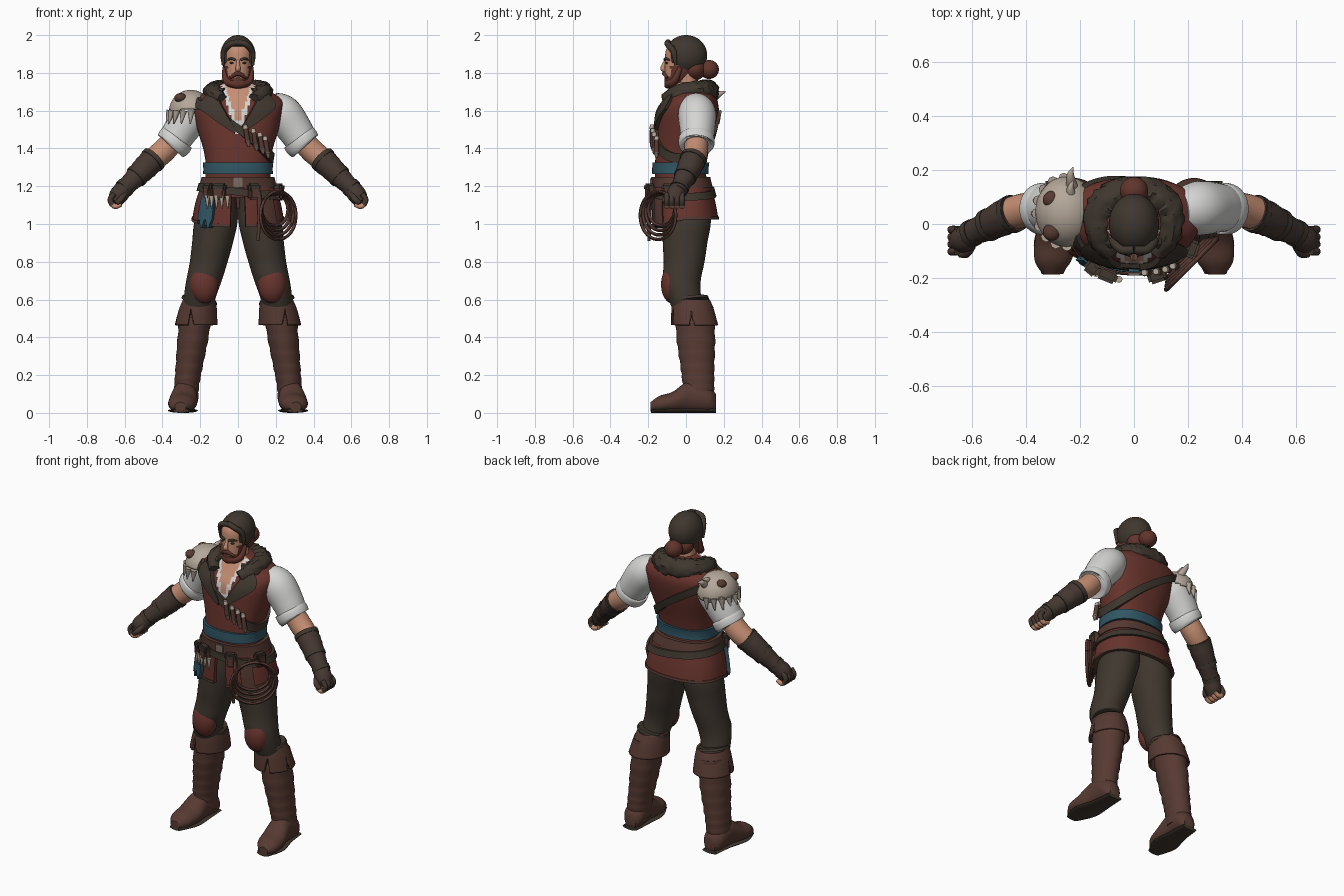
import bpy, bmesh, math, random
from mathutils import Vector
from math import sin, cos, pi, radians

random.seed(4)
if "Cube" in bpy.data.objects:
    bpy.data.objects.remove(bpy.data.objects["Cube"])


def material(name, *rgb):
    m = bpy.data.materials.new(name)
    m.use_nodes = True
    m.diffuse_color = (*rgb, 1)
    m.node_tree.nodes["Principled BSDF"].inputs["Base Color"].default_value = (*rgb, 1)
    return m


dark = material("dark brown", .05, .038, .028)
red = material("vest red", .14, .034, .026)
leather = material("boot leather", .095, .042, .032)
blue = material("sash blue", .03, .095, .13)
white = material("shirt white", .66, .66, .65)
flesh = material("skin", .56, .27, .17)
bone = material("bone", .46, .39, .32)
beard_red = material("beard red", .12, .035, .025)
glove = material("glove brown", .06, .039, .032)
worn = material("worn leather", .2, .15, .12)


# ---- helpers ----
def finish(name, bm, mats, rule=None, drop=None, thick=0):
    mats = mats if isinstance(mats, list) else [mats]
    if drop:
        bad = [f for f in bm.faces if drop(f.calc_center_median())]
        bmesh.ops.delete(bm, geom=bad, context='FACES')
    bmesh.ops.recalc_face_normals(bm, faces=bm.faces)
    if rule:
        for f in bm.faces:
            f.material_index = rule(f.calc_center_median())
    me = bpy.data.meshes.new(name)
    bm.to_mesh(me)
    bm.free()
    for m in mats:
        me.materials.append(m)
    me.shade_smooth()
    me.set_sharp_from_angle(angle=radians(45))
    ob = bpy.data.objects.new(name, me)
    bpy.context.collection.objects.link(ob)
    if thick:
        mod = ob.modifiers.new("thickness", 'SOLIDIFY')
        mod.thickness = thick
    return ob


def bridge(name, rings, mats, loop=False, cap=True, **kw):
    bm = bmesh.new()
    rows = [[bm.verts.new(p) for p in r] for r in rings]
    n = len(rows[0])
    for i in range(len(rows) - (not loop)):
        a, b = rows[i], rows[(i + 1) % len(rows)]
        for j in range(n):
            bm.faces.new((a[j], a[(j + 1) % n], b[(j + 1) % n], b[j]))
    if cap and not loop:
        bm.faces.new(rows[0])
        bm.faces.new(rows[-1])
    return finish(name, bm, mats, **kw)


def spline(keys, steps=6):
    out = []
    for i in range(len(keys) - 1):
        p = [keys[max(0, min(len(keys) - 1, i + k))] for k in (-1, 0, 1, 2)]
        for s in range(steps):
            t = s / steps
            out.append(tuple(b + t / 2 * (c - a + t * (2*a - 5*b + 4*c - d + t * (3*(b - c) + d - a)))
                             for a, b, c, d in zip(*p)))
    return out + [tuple(keys[-1])]


def loft(name, keys, mats, s=1, axis='z', n=40, ripple=0, **kw):
    """Elliptical sections: x, y, z, half width, half depth."""
    rings = []
    for i, (x, y, z, rx, ry) in enumerate(spline(keys)):
        k = 1 + ripple * sin(i * 2.1)
        ring = []
        for j in range(n):
            u, v = k * rx * cos(2*pi*j / n), k * ry * sin(2*pi*j / n)
            ring.append((s * (x + u), y + v, z) if axis == 'z' else (s * (x + u), y, max(0, z + v)))
        rings.append(ring)
    return bridge(name, rings, mats, **kw)


def limb(name, keys, mats, s=1, n=16, fuzz=0, steps=6, **kw):
    """Round tube along a path of x, y, z, radius."""
    pts = spline(keys, steps)
    pos = [Vector((s * p[0], p[1], p[2])) for p in pts]
    rings, u = [], None
    for i, p in enumerate(pos):
        d = (pos[min(i + 1, len(pos) - 1)] - pos[max(i - 1, 0)]).normalized()
        u = d.orthogonal() if u is None else u - d * u.dot(d)
        u.normalize()
        v = d.cross(u)
        rings.append([p + (u * cos(2*pi*j / n) + v * sin(2*pi*j / n)) * pts[i][3]
                      * (1 + random.uniform(-fuzz, fuzz)) for j in range(n)])
    return bridge(name, rings, mats, **kw)


def ball(name, c, r, mats, **kw):
    bm = bmesh.new()
    bmesh.ops.create_uvsphere(bm, u_segments=48, v_segments=32, radius=1)
    for v in bm.verts:
        v.co = Vector(a + b * q for a, b, q in zip(c, r, v.co))
    return finish(name, bm, mats, **kw)


def box(name, c, size, mat, turn=0):
    bm = bmesh.new()
    bmesh.ops.create_cube(bm, size=1)
    for v in bm.verts:
        v.co = Vector(a * b for a, b in zip(v.co, size))
    bmesh.ops.bevel(bm, geom=bm.edges[:], offset=min(size) * .25, segments=2, affect='EDGES')
    ob = finish(name, bm, mat)
    ob.location, ob.rotation_euler.z = c, turn


# ---- torso surface: z, half width, centre y, half depth ----
BODY = spline([(.98, .235, 0, .165), (1.1, .215, -.01, .155), (1.2, .185, -.02, .14),
               (1.28, .17, -.03, .135), (1.38, .18, -.02, .14), (1.5, .215, 0, .15),
               (1.6, .24, .015, .155), (1.66, .235, .03, .135), (1.72, .13, .03, .1),
               (1.75, .07, .02, .07)], 8)


def surf(a, z, off=0):
    z = max(BODY[0][0], min(BODY[-1][0], z))
    lo, hi = next((p, q) for p, q in zip(BODY, BODY[1:]) if q[0] >= z)
    t = (z - lo[0]) / (hi[0] - lo[0])
    rx, cy, ry = (p + t * (q - p) for p, q in zip(lo[1:], hi[1:]))
    bend = lambda v: math.copysign(abs(v) ** .85, v)
    return Vector(((rx + off) * bend(cos(a)), cy + (ry + off) * bend(sin(a)), z))


def wrap(name, mat, lo, hi, off, a0=-90, a1=270, n=90):
    """Band lying on the torso; its edges follow lo and hi (t, x)."""
    full = a1 - a0 == 360
    rings = []
    for i in range(n + (not full)):
        t = i / n
        a = radians(a0 + (a1 - a0) * t)
        x = surf(a, 1.5).x
        l, h = (f(t, x) if callable(f) else f for f in (lo, hi))
        zs = [l + (h - l) * k / 6 for k in range(7)]
        rings.append([surf(a, z, off) for z in zs] + [surf(a, z, -.008) for z in reversed(zs)])
    return bridge(name, rings, mat, loop=full)


def open_neck(c):
    gap = abs(c.x) - (c.z - 1.52) * .32
    return 0 if c.y > -.02 or gap > .022 else 1 if gap > 0 else 2


# vest with open shirt
bridge("vest", [[surf(2*pi*j / 120, 1.14 + .61 * i / 60) for j in range(120)] for i in range(61)],
       [red, white, flesh], rule=open_neck)
wrap("vest_skirt", red, lambda t, x: 1.03 - .04 * max(0, cos(2*pi*t)), 1.2, .014, -83, 263)
wrap("skirt_hem", leather, lambda t, x: 1.025 - .04 * max(0, cos(2*pi*t)),
     lambda t, x: 1.04 - .04 * max(0, cos(2*pi*t)), .018, -83, 263)
for s in (1, -1):
    wrap("skirt_side_panel", leather, 1.0, 1.18, .022, -90 + s * 30, -90 + s * 52, 12)
wrap("sash", blue, 1.265, 1.325, .014)
wrap("wide_belt", leather, 1.19, 1.25, .02)
wrap("hip_belt", dark, lambda t, x: 1.15 - .12 * x, lambda t, x: 1.19 - .12 * x, .028)
wrap("chest_strap", dark, lambda t, x: 1.48 - .73 * x, lambda t, x: 1.53 - .73 * x, .016)
for s in (1, -1):
    wrap("lapel", dark, lambda t, x: 1.48 + .13 * t, lambda t, x: 1.51 + .21 * min(1, 1.8 * t),
         .022, -90 + s * 3, -90 + s * 45, 24)
half = [(.085, -.11, 1.66, .03), (.13, -.04, 1.69, .045), (.125, .05, 1.7, .055), (.075, .1, 1.7, .06)]
limb("fur_collar", half + [(0, .115, 1.7, .06)] + [(-x, y, z, r) for x, y, z, r in half[::-1]],
     dark, n=24, fuzz=.12)

# things hung on strap and belts
for i in range(4):
    p = surf(radians(-83 + 10 * i), 1.49 - .02 * i, .03)
    x, y, z = p
    limb("vial", [(x, y, z + .02, .012), (x + .012, y, z - .06, .014)], leather, n=10)
    limb("vial_cap", [(x - .003, y, z + .035, .011), (x, y, z + .015, .014)], bone, n=10)
    limb("vial_tip", [(x + .012, y, z - .05, .015), (x + .017, y, z - .08, .006)], worn, n=10)
for a, w in ((-72, .06), (-112, .07), (-130, .05), (-20, .06)):
    box("belt_pouch", surf(radians(a), 1.17, .035), (w, .045, .085), leather, radians(a + 90))
    box("pouch_flap", surf(radians(a), 1.195, .042), (w + .008, .045, .04), dark, radians(a + 90))
box("belt_buckle", surf(radians(-90), 1.22, .022), (.05, .015, .05), worn)
wrap("hanging_cloth", blue, lambda t, x: 1.0 + .025 * sin(t * 14), 1.17, .034, -142, -118, 24)
for i in range(5):
    x, y, z = surf(radians(-128 + 7 * i), 1.15, .045)
    limb("fringe_tooth", [(x, y, z, .013), (x, y - .004, z - .07, .003)], bone, n=8)
for i in range(4):
    w, h = .07 + .008 * i, .085 + .014 * i
    loop = [(.195 + w * cos(t * pi / 8) + .006 * i, -.13 + w * cos(t * pi / 8) - .006 * i,
             1.075 - .01 * i + h * sin(t * pi / 8), .009) for t in range(17)]
    limb("rope_coil", loop, leather, n=8, steps=3)
limb("rope_tail", [(.11, -.185, 1.17, .012), (.115, -.195, 1.05, .012), (.105, -.195, .91, .008)], leather)

# head
limb("neck", [(0, .02, 1.64, .06), (0, -.005, 1.82, .058)], flesh, n=24)
loft("head", [(0, -.075, 1.72, .03, .03), (0, -.06, 1.745, .05, .052), (0, -.035, 1.79, .066, .078),
              (0, -.02, 1.86, .076, .092), (0, -.012, 1.93, .077, .09), (0, 0, 1.98, .04, .05)],
     [flesh, beard_red], rule=lambda c: int(c.z < 1.785 or abs(c.x) > .055 and c.z < 1.83))
ball("hair", (0, 0, 1.893), (.093, .112, .107), dark, thick=.012,
     drop=lambda c: c.y < -.035 and abs(c.x) < .064 and c.z < 1.945 or c.y < -.05 and c.z < 1.84)
ball("hair_nape", (0, .045, 1.82), (.075, .06, .06), beard_red)
ball("hair_bun", (0, .122, 1.818), (.052, .052, .05), beard_red)
limb("moustache", [(-.04, -.098, 1.775, .008), (0, -.115, 1.797, .012), (.04, -.098, 1.775, .008)], beard_red)
limb("nose", [(0, -.106, 1.868, .008), (0, -.118, 1.84, .011), (0, -.122, 1.822, .014), (0, -.11, 1.812, .01)], flesh)
limb("lower_lip", [(-.018, -.107, 1.774, .005), (.018, -.107, 1.774, .005)], flesh)
limb("beard", [(x, y, z, r) for x, y, z, r in ((.07, -.03, 1.83, .012), (.06, -.06, 1.76, .02),
     (0, -.09, 1.742, .026), (-.06, -.06, 1.76, .02), (-.07, -.03, 1.83, .012))], beard_red, fuzz=.08)

# shoulder guard on the right, a skull with teeth
ball("shoulder_skull", (-.25, .045, 1.597), (.115, .13, .113), bone, thick=.01,
     drop=lambda c: c.z < 1.585 + .02 * sin(c.y * 60) or c.x > -.165)
for y in (-.03, .09):
    ball("skull_hollow", (-.305, y, 1.668), (.032, .032, .025), leather)
for i in range(9):
    a = radians(95 + 22 * i)
    x, y = cos(a), sin(a)
    limb("skull_tooth", [(-.25 + .11 * x, .045 + .125 * y, 1.6, .02),
                         (-.255 + .125 * x, .045 + .13 * y, 1.53, .003)], bone, n=8)
for y in (.17, .12):
    limb("skull_horn", [(-.23, y - .03, 1.66, .022), (-.235, y + .01, 1.69, .014), (-.225, y + .04, 1.7, .002)], bone)

# mirrored parts
for s, side in ((1, "left_"), (-1, "right_")):
    # face details
    limb(side + "brow", [(.014, -.113, 1.868, .006), (.035, -.108, 1.876, .007), (.056, -.088, 1.868, .004)], dark, s)
    ball(side + "eye", (s * .032, -.101, 1.853), (.012, .009, .006), dark)
    limb(side + "hair_lock", [(0, -.095, 1.962, .016), (.045, -.096, 1.95, .016), (.075, -.065, 1.91, .016),
                              (.079, -.055, 1.84, .007)], dark, s)
    # arm
    limb(side + "sleeve", [(.17, .05, 1.62, .08), (.235, .058, 1.585, .1), (.3, .06, 1.5, .093),
                           (.345, .055, 1.425, .083)], white, s, n=32)
    limb(side + "rolled_cuff", [(.318, .057, 1.463, .082), (.326, .057, 1.452, .095), (.345, .055, 1.42, .094),
                                (.353, .055, 1.41, .08)], white, s, n=32)
    limb(side + "elbow", [(.32, .055, 1.47, .06), (.395, .052, 1.385, .064), (.47, .035, 1.325, .06)], flesh, s, n=24)
    limb(side + "bracer", [(.44, .042, 1.35, .068), (.5, .015, 1.29, .064), (.57, -.02, 1.22, .05),
                           (.625, -.045, 1.17, .044)], glove, s, n=24, fuzz=.03)
    for x, y, z, r in ((.45, .037, 1.34, .071), (.535, -.002, 1.255, .061), (.6, -.034, 1.192, .051)):
        limb(side + "bracer_strap", [(x - .008, y + .004, z + .008, r), (x + .008, y - .004, z - .008, r)], dark, s, n=24)
    ball(side + "bracer_patch", (s * .525, .01, 1.3), (.03, .035, .035), worn)
    limb(side + "fist", [(.59, -.03, 1.2, .042), (.63, -.055, 1.155, .05), (.652, -.065, 1.115, .038)], glove, s, n=20)
    for i in range(4):
        y = -.102 + .027 * i
        limb(side + "finger", [(.655, y, 1.16, .014), (.676, y, 1.13, .015), (.665, y, 1.1, .015)], glove, s, n=10)
        limb(side + "fingertip", [(.668, y, 1.105, .014), (.648, y, 1.093, .014), (.618, y, 1.105, .012)], flesh, s, n=10)
    limb(side + "thumb", [(.6, -.08, 1.16, .016), (.62, -.108, 1.13, .017), (.645, -.112, 1.11, .012)], glove, s, n=10)
    # leg
    loft(side + "trouser_leg", [(.09, .01, 1.15, .08, .11), (.115, .005, 1.02, .113, .127), (.135, -.005, .9, .108, .118),
                                (.155, -.01, .8, .1, .108), (.18, -.022, .7, .094, .1), (.2, -.01, .62, .085, .09),
                                (.22, .03, .5, .07, .08)], dark, s)
    ball(side + "knee_patch", (s * .18, -.072, .68), (.075, .06, .1), red)
    # boot
    loft(side + "boot_shaft", [(.22, .045, .56, .085, .1), (.238, .052, .4, .082, .102), (.258, .06, .25, .072, .09),
                               (.272, .066, .14, .066, .083), (.277, .065, .06, .066, .08)], leather, s, ripple=.03)
    loft(side + "boot_foot", [(.275, .158, .05, .035, .05), (.277, .12, .07, .063, .07), (.283, .02, .085, .067, .085),
                              (.292, -.07, .056, .076, .056), (.3, -.14, .045, .066, .045), (.305, -.187, .032, .03, .025)],
         [leather, dark], s, axis='y', rule=lambda c: int(c.z < .025))
    loft(side + "boot_sole", [(.277, .16, .012, .05, .012), (.28, .05, .012, .06, .012), (.293, -.08, .012, .078, .012),
                              (.302, -.185, .012, .04, .012)], dark, s, axis='y')
    loft(side + "boot_cuff", [(.205, .028, .6, .086, .098), (.212, .035, .55, .1, .112), (.222, .045, .465, .113, .125)],
         leather, s, n=120, cap=False, thick=.012,
         drop=lambda c: c.y < .0 and abs(abs(c.x) - .25) < (.56 - c.z) * .18
         or abs(c.x) > .25 and abs(c.y - .03) < (.54 - c.z) * .18)
    limb(side + "cuff_strap", [(.203, .026, .605, .092), (.206, .028, .59, .096)], dark, s, n=32)
